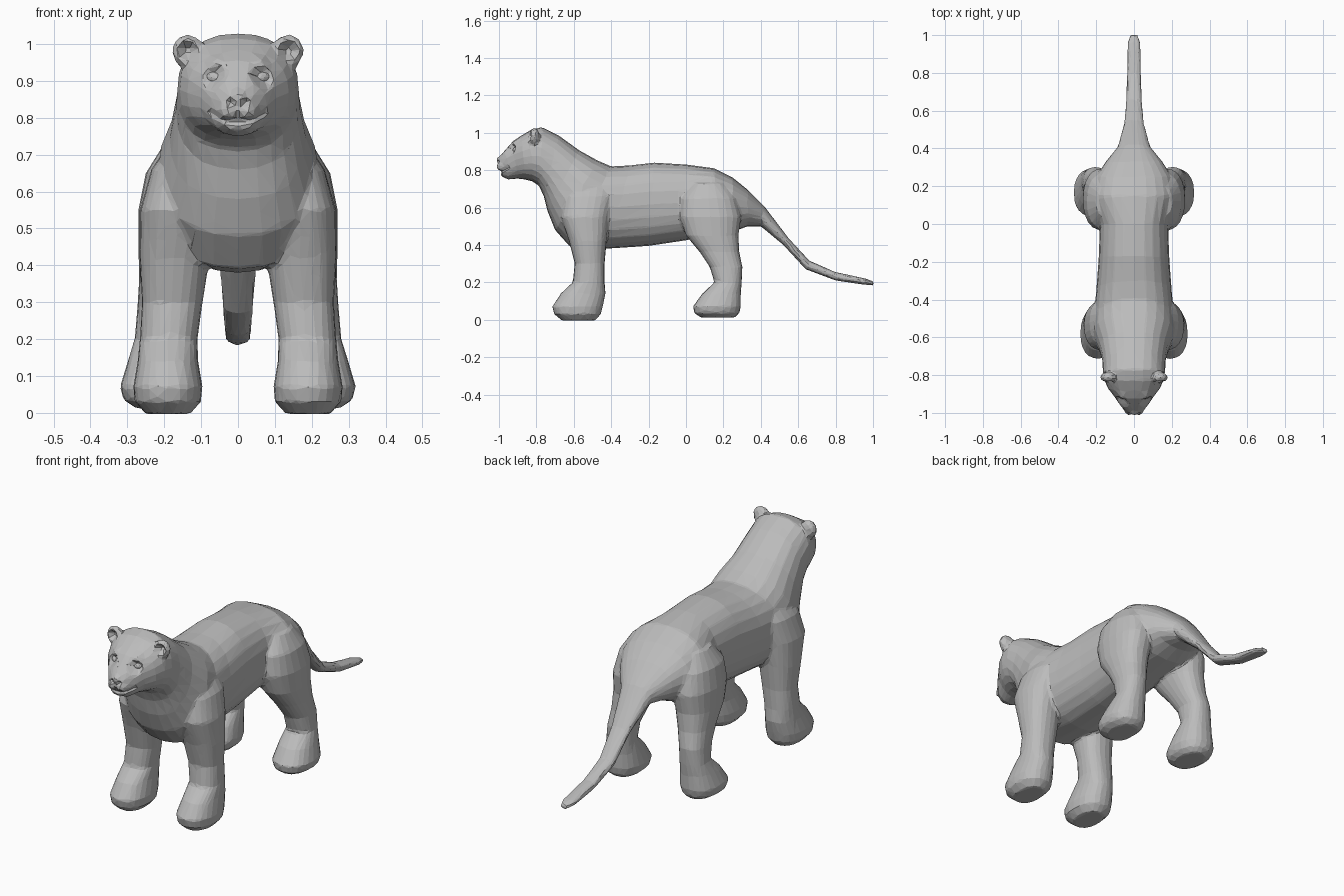
import bpy, bmesh, math
from mathutils import Vector, Matrix
from mathutils.bvhtree import BVHTree

if "Cube" in bpy.data.objects:
    bpy.data.objects.remove(bpy.data.objects["Cube"])

grey = bpy.data.materials.new("plain grey")
grey.use_nodes = True
tone = (0.5, 0.5, 0.5, 1)
grey.diffuse_color = tone
grey.node_tree.nodes["Principled BSDF"].inputs["Base Color"].default_value = tone


def loft(bm, sections, sides=24, power=2.3):
    """Skin rounded sections, each given as centre, half axis u, half axis v."""
    def bend(t):
        return math.copysign(abs(t) ** (2 / power), t)
    rings = []
    for c, u, v in sections:
        angles = [2 * math.pi * i / sides for i in range(sides)]
        rings.append([bm.verts.new(c + u * bend(math.cos(a)) + v * bend(math.sin(a))) for a in angles])
    for a, b in zip(rings, rings[1:]):
        for i in range(sides):
            j = (i + 1) % sides
            bm.faces.new((a[i], a[j], b[j], b[i]))
    bm.faces.new(rings[0][::-1])
    bm.faces.new(rings[-1])


def finish(bm, name):
    bmesh.ops.recalc_face_normals(bm, faces=bm.faces)
    mesh = bpy.data.meshes.new(name)
    bm.to_mesh(mesh)
    bm.free()
    obj = bpy.data.objects.new(name, mesh)
    bpy.context.collection.objects.link(obj)
    mesh.materials.append(grey)
    return obj


def apply_modifiers(obj):
    graph = bpy.context.evaluated_depsgraph_get()
    mesh = bpy.data.meshes.new_from_object(obj.evaluated_get(graph))
    obj.modifiers.clear()
    obj.data = mesh


# Head, neck, trunk and tail: top y, top z, bottom y, bottom z, half width
spine = [
    (-1.005, .86, -1.005, .81, .025), (-.99, .88, -.985, .765, .05),
    (-.965, .91, -.95, .75, .075), (-.925, .955, -.9, .755, .105),
    (-.88, .985, -.86, .75, .138), (-.83, 1.015, -.82, .74, .158),
    (-.77, 1.03, -.785, .715, .165), (-.68, .985, -.76, .66, .168),
    (-.57, .905, -.74, .58, .185), (-.47, .85, -.7, .48, .215),
    (-.4, .82, -.62, .39, .215), (-.3, .825, -.42, .38, .2),
    (-.17, .84, -.2, .395, .187), (0, .83, 0, .425, .18),
    (.15, .81, .14, .45, .22), (.25, .76, .25, .47, .2),
    (.33, .695, .33, .5, .15), (.42, .605, .4, .5, .085),
    (.55, .435, .52, .4, .052), (.66, .315, .64, .27, .042),
    (.8, .255, .8, .21, .037), (.96, .22, .95, .188, .035),
    (1.004, .205, 1.004, .183, .02)]
# Legs: height, centre x, centre y, half width, half depth
front_leg = [
    (.74, .12, -.5, .06, .08), (.66, .15, -.52, .085, .13),
    (.55, .165, -.54, .1, .13), (.42, .172, -.525, .095, .1),
    (.3, .178, -.515, .082, .08), (.2, .188, -.52, .078, .085),
    (.14, .19, -.55, .082, .12), (.07, .19, -.58, .094, .135),
    (.03, .19, -.58, .09, .125), (-.003, .19, -.575, .06, .09)]
rear_leg = [
    (.73, .13, .12, .07, .09), (.65, .15, .12, .1, .15),
    (.55, .165, .13, .105, .165), (.45, .178, .14, .092, .14),
    (.36, .19, .18, .078, .105), (.28, .205, .215, .068, .087),
    (.2, .21, .225, .07, .073), (.14, .215, .19, .084, .103),
    (.07, .22, .165, .1, .128), (.035, .22, .165, .09, .12),
    (.012, .215, .17, .06, .09)]

bm = bmesh.new()
sections = []
for yt, zt, yb, zb, w in spine:
    top, low = Vector((0, yt, zt)), Vector((0, yb, zb))
    sections.append(((top + low) / 2, Vector((w, 0, 0)), (top - low) / 2))
loft(bm, sections)
for side in (-1, 1):
    for leg in (front_leg, rear_leg):
        loft(bm, [(Vector((side * x, y, z)), Vector((rx, 0, 0)), Vector((0, ry, 0)))
                  for z, x, y, rx, ry in leg])
    # Rounded ears
    place = (Matrix.Translation((side * .134, -.812, .978)) @ Matrix.Rotation(side * .35, 4, 'Y')
             @ Matrix.Diagonal((.044, .03, .048, 1)))
    bmesh.ops.create_icosphere(bm, subdivisions=3, radius=1, matrix=place)
cat = finish(bm, "big_cat_body")

# Fuse the parts into one skin
remesh = cat.modifiers.new("fuse", 'REMESH')
remesh.mode = 'VOXEL'
remesh.voxel_size = .008
relax = cat.modifiers.new("relax", 'SMOOTH')
relax.factor = .5
relax.iterations = 5
apply_modifiers(cat)


def face_point(x, z):
    """Point of the skin straight behind a spot on the face."""
    return tree.ray_cast(Vector((x, -2, z)), Vector((0, 1, 0)))[0]


def dab(x, z, radius, depth):
    """Push the skin backward (or forward when negative) around a spot."""
    c = face_point(x, z)
    for v in cat.data.vertices:
        d = (v.co - c).length
        if d < radius:
            v.co.y += depth * (1 - (d / radius) ** 2) ** 2


tree = BVHTree.FromPolygons([v.co for v in cat.data.vertices], [p.vertices for p in cat.data.polygons])
# Ear hollows, eye sockets, brows, nostrils and cheeks
for s in (-1, 1):
    dab(s * .138, .983, .034, .034)
    dab(s * .066, .91, .045, .028)
    dab(s * .064, .955, .035, -.01)
    dab(s * .02, .842, .014, .014)
    dab(s * .035, .815, .035, -.012)
# Nose pad and mouth line
dab(0, .86, .03, -.008)
for i in range(-8, 9):
    t = i / 8
    dab(t * .075, .79 + .025 * t * t, .015, .009)
dab(0, .805, .014, .012)
eye_spots = []
tree = BVHTree.FromPolygons([v.co for v in cat.data.vertices], [p.vertices for p in cat.data.polygons])
for s in (-1, 1):
    eye_spots.append((s, face_point(s * .066, .909)))

# Simplify to broad facets
facet = cat.modifiers.new("facets", 'DECIMATE')
facet.ratio = min(1, 4200 / (2 * len(cat.data.polygons)))
apply_modifiers(cat)
cat.data.polygons.foreach_set("use_smooth", [False] * len(cat.data.polygons))

# Almond eyes
for s, spot in eye_spots:
    bm = bmesh.new()
    place = (Matrix.Translation(spot + Vector((0, .004, 0))) @ Matrix.Rotation(s * .5, 4, 'Z')
             @ Matrix.Rotation(s * -.15, 4, 'Y') @ Matrix.Diagonal((.024, .014, .015, 1)))
    bmesh.ops.create_icosphere(bm, subdivisions=2, radius=1, matrix=place)
    finish(bm, "left_eye" if s > 0 else "right_eye")
